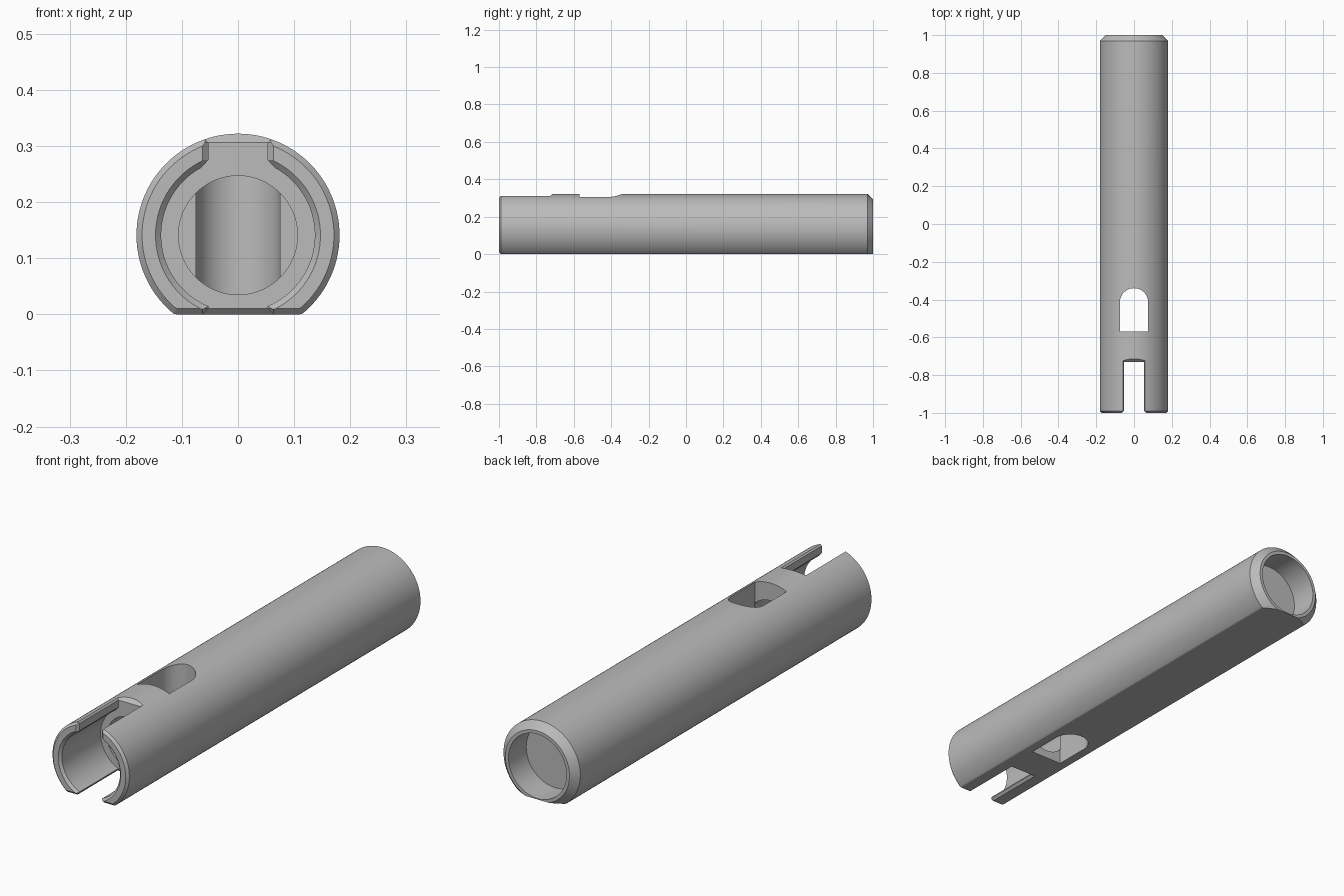
import bpy, bmesh, math

if "Cube" in bpy.data.objects:
    bpy.data.objects.remove(bpy.data.objects["Cube"], do_unlink=True)

R, AXIS = 0.181, 0.141      # tube radius and height of its axis
CH = 0.01                   # small edge chamfer
SHOULDER = -0.73            # end of the front bore and the slot


def loft(name, rings):
    """Closed solid through equal-length rings of points."""
    bm = bmesh.new()
    loops = [[bm.verts.new(p) for p in ring] for ring in rings]
    n = len(loops[0])
    for a, b in zip(loops, loops[1:]):
        for i in range(n):
            j = (i + 1) % n
            bm.faces.new((a[i], a[j], b[j], b[i]))
    bm.faces.new(loops[0])
    bm.faces.new(loops[-1])
    bmesh.ops.recalc_face_normals(bm, faces=bm.faces)
    mesh = bpy.data.meshes.new(name)
    bm.to_mesh(mesh)
    bm.free()
    obj = bpy.data.objects.new(name, mesh)
    bpy.context.collection.objects.link(obj)
    return obj


def turned(name, profile, n=96):
    """Solid turned about the tube axis from (radius, y) pairs."""
    angles = [2 * math.pi * i / n for i in range(n)]
    return loft(name, [[(r * math.cos(a), y, AXIS + r * math.sin(a))
                        for a in angles] for r, y in profile])


def section(y, inset):
    """Round section with a flat underside and softened corners."""
    r, floor, f = R - inset, inset, 0.014
    cz = floor + f
    cx = math.sqrt((r - f) ** 2 - (AXIS - cz) ** 2)
    low = math.atan2(cz - AXIS, cx)
    pts = []
    for i in range(6):
        a = -math.pi / 2 + (low + math.pi / 2) * i / 6
        pts.append((cx + f * math.cos(a), y, cz + f * math.sin(a)))
    for i in range(81):
        a = low + (math.pi - 2 * low) * i / 80
        pts.append((r * math.cos(a), y, AXIS + r * math.sin(a)))
    return pts + [(-x, y, z) for x, y, z in reversed(pts[:6])]


def slot_ring(z, dx, dy):
    """Plan of the slot, flared at its mouth."""
    half = [(0.053 + dx + 0.03, -1.02), (0.053 + dx, -1 + CH),
            (0.053 + dx, SHOULDER + dy)]
    return [(x, y, z) for x, y in half] + [(-x, y, z) for x, y in reversed(half)]


def window_ring(z, w=0.075, front=-0.57, centre=-0.415):
    """Plan of the window: square front, arched back."""
    arc = [(w * math.cos(math.pi * i / 32), centre + w * math.sin(math.pi * i / 32), z)
           for i in range(33)]
    return [(w, front, z)] + arc + [(-w, front, z)]


# Tube body with a chamfered front edge
body = loft("tube_body", [section(-1, CH), section(-1 + CH, 0), section(1.02, 0)])

# Rear chamfer envelope, bores, slot and window
envelope = turned("rear_chamfer", [(0.3, -1.2), (0.3, 0.851), (0.151, 1.0)])
front_bore = turned("front_bore", [(0.167, -1.02), (0.137, -1 + CH), (0.137, SHOULDER),
                                   (0.106, SHOULDER), (0.106, -0.568)])
rear_bore = turned("rear_bore", [(0.137, 1.05), (0.137, 0.88)])
slot = loft("slot", [slot_ring(*s) for s in (
    (-0.02, 0.03, 0.03), (CH, 0, 0), (0.2, 0, 0), (0.262, 0.012, 0),
    (0.275, 0, 0), (0.306, 0, 0), (0.34, 0.034, 0.034))])
window = loft("window", [window_ring(-0.02), window_ring(0.36)])

bpy.context.view_layer.objects.active = body
body.select_set(True)
for cutter in (envelope, front_bore, rear_bore, slot, window):
    cutter.hide_render = True
    mod = body.modifiers.new(cutter.name, "BOOLEAN")
    mod.operation = "INTERSECT" if cutter is envelope else "DIFFERENCE"
    mod.solver = "EXACT"
    mod.object = cutter
    bpy.ops.object.modifier_apply(modifier=mod.name)
    bpy.data.objects.remove(cutter, do_unlink=True)

# Plain grey metal
grey = bpy.data.materials.new("grey_metal")
grey.use_nodes = True
colour = (0.5, 0.5, 0.5, 1)
grey.diffuse_color = colour
grey.node_tree.nodes["Principled BSDF"].inputs["Base Color"].default_value = colour
body.data.materials.clear()
body.data.materials.append(grey)
bpy.ops.object.shade_smooth_by_angle(angle=math.radians(25))
